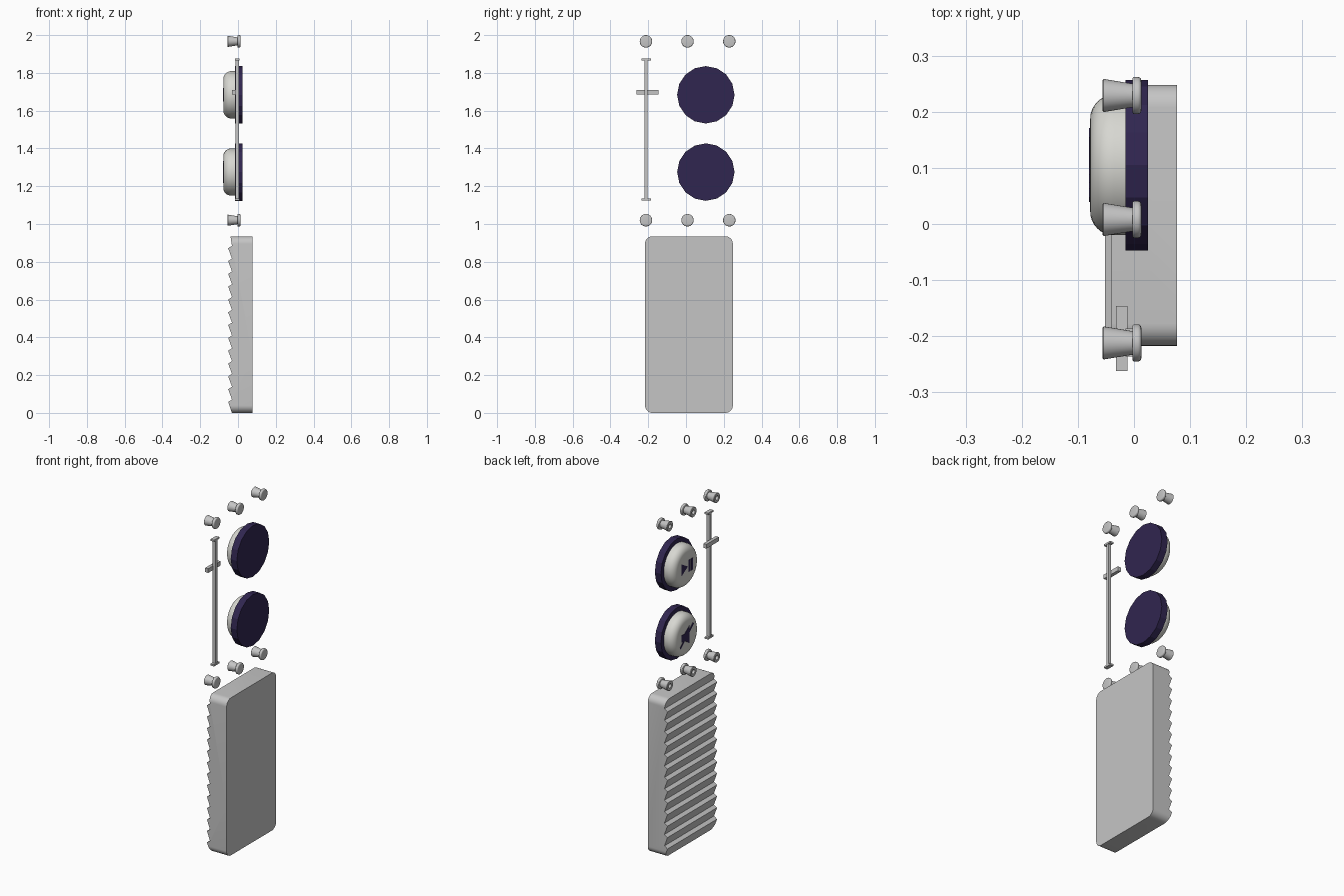
import bpy, bmesh, math
from mathutils import Vector

cube = bpy.data.objects.get("Cube")
if cube:
    bpy.data.objects.remove(cube)


def material(name, rgb):
    m = bpy.data.materials.new(name)
    m.use_nodes = True
    m.diffuse_color = (*rgb, 1)
    m.node_tree.nodes["Principled BSDF"].inputs["Base Color"].default_value = (*rgb, 1)
    return m


grey = material("light grey", (0.56, 0.56, 0.56))
ivory = material("off white", (0.68, 0.68, 0.64))
purple = material("dark purple", (0.03, 0.019, 0.08))


def finish(name, bm, mat, smooth=None):
    bmesh.ops.recalc_face_normals(bm, faces=bm.faces)
    mesh = bpy.data.meshes.new(name)
    bm.to_mesh(mesh)
    bm.free()
    ob = bpy.data.objects.new(name, mesh)
    bpy.context.collection.objects.link(ob)
    mesh.materials.append(mat)
    if smooth:
        shade(ob, smooth)
    return ob


def shade(ob, angle):
    bpy.ops.object.select_all(action="DESELECT")
    ob.select_set(True)
    bpy.context.view_layer.objects.active = ob
    bpy.ops.object.shade_smooth_by_angle(angle=math.radians(angle))


def box(name, x, y, z, mat):
    return prism(name, [(x[0], y[0], z[0]), (x[0], y[1], z[0]),
                        (x[0], y[1], z[1]), (x[0], y[0], z[1])], (x[1] - x[0], 0, 0), mat)


def prism(name, points, offset, mat):
    """Extrude a flat outline along an offset."""
    bm = bmesh.new()
    face = bm.faces.new([bm.verts.new(p) for p in points])
    ext = bmesh.ops.extrude_face_region(bm, geom=[face], use_keep_orig=True)
    moved = [g for g in ext["geom"] if isinstance(g, bmesh.types.BMVert)]
    bmesh.ops.translate(bm, verts=moved, vec=Vector(offset))
    return finish(name, bm, mat)


def lathe(name, profile, sides, y, z, mat, smooth=None):
    """Turn an (x, radius) profile about an axis parallel to x."""
    bm = bmesh.new()
    rings = []
    for x, r in profile:
        angles = [2 * math.pi * i / sides for i in range(sides)]
        rings.append([bm.verts.new((x, y + r * math.cos(a), z + r * math.sin(a))) for a in angles])
    for a, b in zip(rings, rings[1:]):
        for i in range(sides):
            j = (i + 1) % sides
            bm.faces.new((a[i], a[j], b[j], b[i]))
    bm.faces.new(rings[0])
    bm.faces.new(rings[-1])
    return finish(name, bm, mat, smooth)


def arc(cx, cr, radius, start, end, steps=6):
    ts = [math.radians(start + (end - start) * i / steps) for i in range(steps + 1)]
    return [(cx + radius * math.cos(t), cr + radius * math.sin(t)) for t in ts]


# Ribbed slab: sawtooth profile trimmed to a rounded rectangle
TOP, PITCH, TEETH = 0.935, 0.0678, 13
saw = [(0.077, 0), (-0.032, 0)]
for i in range(TEETH):
    tip = 0.058 + i * PITCH
    saw += [(-0.052, tip), (-0.032, tip + 0.013)]
saw += [(-0.04, TOP), (0.077, TOP)]
slab = prism("ribbed_slab", [(x, -0.217, z) for x, z in saw], (0, 0.465, 0), grey)

R = 0.04
outline = []
for cy, cz, start in ((0.248 - R, TOP - R, 0), (-0.217 + R, TOP - R, 90),
                      (-0.217 + R, R, 180), (0.248 - R, R, 270)):
    outline += arc(cy, cz, R, start, start + 90, 8)
trimmer = prism("slab_trimmer", [(-0.2, y, z) for y, z in outline], (0.4, 0, 0), grey)
trimmer.hide_render = True
mod = slab.modifiers.new("round_corners", "BOOLEAN")
mod.operation = "INTERSECT"
mod.object = trimmer
mod.solver = "EXACT"
bpy.context.view_layer.objects.active = slab
bpy.ops.object.modifier_apply(modifier=mod.name)
bpy.data.objects.remove(trimmer)
shade(slab, 20)

# Two round buttons: faceted base and domed cap
BY = 0.105
FACE = -0.078
cap = [(-0.014, 0.125)] + [(x, r) for x, r in arc(FACE + 0.042, 0.083, 0.042, 90, 180, 8)]
buttons = {"upper": 1.684, "lower": 1.275}
for label, z in buttons.items():
    lathe(label + "_button_base", [(-0.015, 0.152), (0.025, 0.152)], 16, BY, z, purple)
    lathe(label + "_button_cap", cap, 48, BY, z, ivory, 30)


def plate(name, z, points):
    """Thin painted plate on a cap; the first coordinate runs rightwards."""
    prism(name, [(FACE - 0.002, BY - u, z + v) for u, v in points], (0.004, 0, 0), purple)


# Play and pause marks
up, low = buttons["upper"], buttons["lower"]
plate("play_mark", up, [(-0.05, -0.035), (-0.05, 0.035), (0.008, 0)])
for n, u in (("left", 0.016), ("right", 0.042)):
    plate(n + "_pause_bar", up, [(u, -0.035), (u + 0.016, -0.035), (u + 0.016, 0.035), (u, 0.035)])

# Muted speaker mark
plate("speaker_mark", low, [(-0.05, -0.02), (-0.02, -0.02), (0.025, -0.053),
                            (0.025, 0.053), (-0.02, 0.02), (-0.05, 0.02)])
plate("mute_slash", low, [(-0.066, -0.05), (-0.058, -0.058), (0.066, 0.05), (0.058, 0.058)])

# Slider: rail, end stops and handle
SY = -0.211
box("slider_rail", (-0.014, 0.006), (SY - 0.008, SY + 0.008), (1.125, 1.875), grey)
for n, z in (("lower", 1.125), ("upper", 1.865)):
    box(n + "_slider_stop", (-0.015, 0.008), (SY - 0.025, SY + 0.025), (z, z + 0.01), grey)
box("slider_handle", (-0.032, -0.012), (-0.262, -0.146), (1.685, 1.71), grey)

# Six studs: tapered hollow shank and rounded head
stud = [(-0.035, 0.012), (-0.055, 0.013), (-0.056, 0.027), (-0.054, 0.0295), (-0.003, 0.021),
        (-0.003, 0.03)] + arc(0.001, 0.029, 0.004, 150, 90, 3) \
    + arc(0.007, 0.027, 0.006, 90, 0, 4)
for row, z in (("lower", 1.02), ("upper", 1.967)):
    for col, y in (("front", -0.212), ("middle", 0.008), ("back", 0.229)):
        lathe(f"{row}_{col}_stud", stud, 32, y, z, grey, 35)
